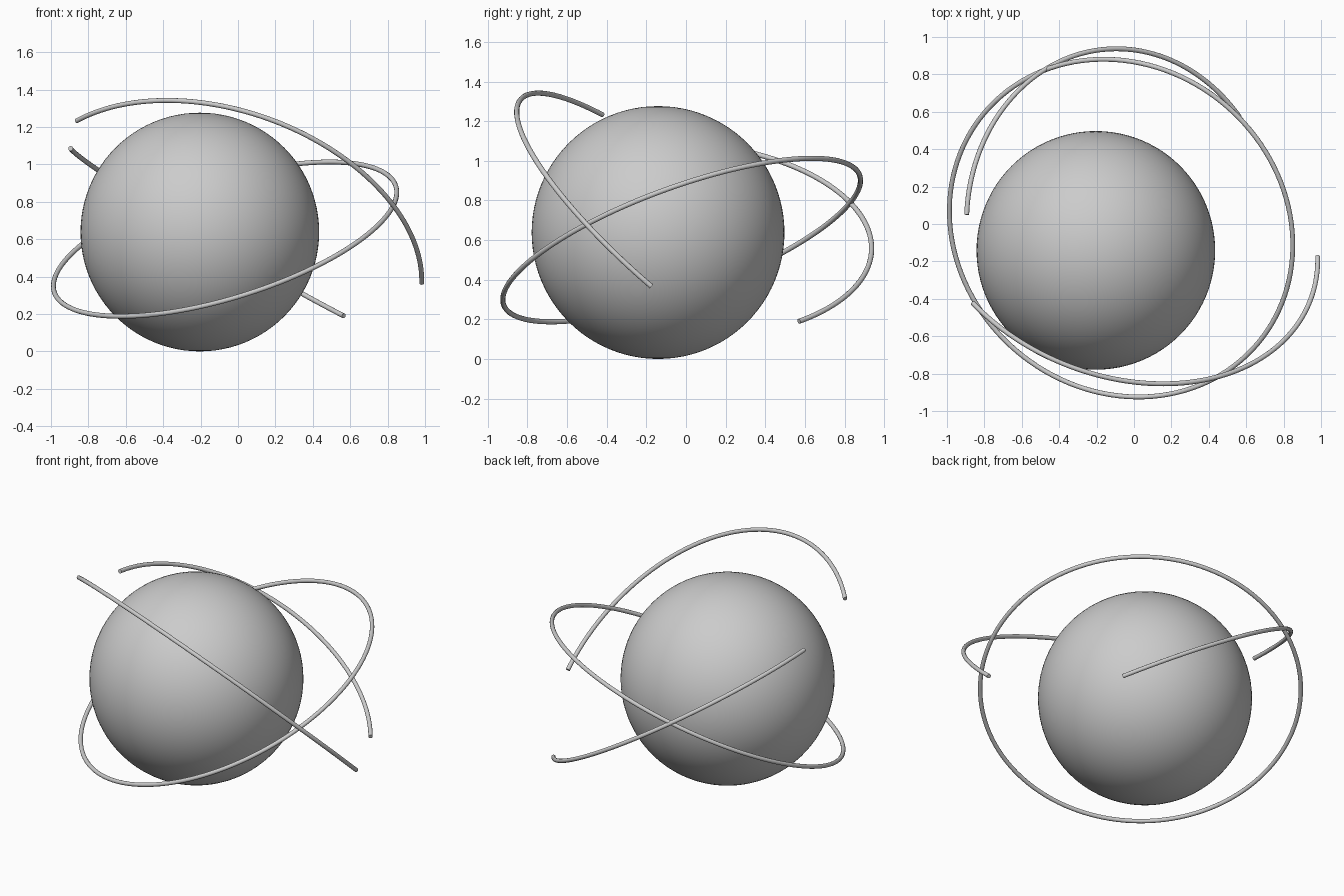
import bpy, math
from mathutils import Vector

if "Cube" in bpy.data.objects:
    bpy.data.objects.remove(bpy.data.objects["Cube"])

TUBE = 0.013


def orbit(name, centre, a, b, radius, angle, closed=False):
    """Thin round rod along a circle arc starting at direction a, turning towards b."""
    c = Vector(centre)
    e1 = Vector(a).normalized()
    b = Vector(b)
    e2 = (b - e1 * b.dot(e1)).normalized()
    n = 128 if closed else 72
    cu = bpy.data.curves.new(name, 'CURVE')
    cu.dimensions = '3D'
    cu.bevel_depth = TUBE
    cu.bevel_resolution = 4
    cu.use_fill_caps = not closed
    sp = cu.splines.new('POLY')
    sp.points.add(n - 1)
    sp.use_cyclic_u = closed
    for i, p in enumerate(sp.points):
        t = angle * i / (n if closed else n - 1)
        p.co = (*(c + radius * (e1 * math.cos(t) + e2 * math.sin(t))), 1)
    ob = bpy.data.objects.new(name, cu)
    bpy.context.collection.objects.link(ob)
    bpy.ops.object.select_all(action='DESELECT')
    ob.select_set(True)
    bpy.context.view_layer.objects.active = ob
    bpy.ops.object.convert(target='MESH')
    bpy.ops.object.shade_smooth_by_angle(angle=math.radians(40))


def arc(name, centre, start, end):
    """Arc between two points around a centre."""
    c = Vector(centre)
    a, b = Vector(start) - c, Vector(end) - c
    orbit(name, c, a, b, (a.length + b.length) / 2, a.angle(b))


# Central ball
bpy.ops.mesh.primitive_uv_sphere_add(segments=96, ring_count=48, radius=0.638,
                                     location=(-0.204, -0.141, 0.638))
bpy.context.object.name = "ball"
bpy.ops.object.shade_smooth()

# Full tilted ring
normal = Vector((-0.279, -0.329, 0.902)).normalized()
side = normal.cross(Vector((0, 0, 1)))
orbit("full_ring", (-0.069, -0.022, 0.60), side, normal.cross(side),
      0.956, 2 * math.pi, True)

# Two open arcs, front and back
arc("front_arc", (-0.076, -0.005, 0.594), (-0.86, -0.42, 1.23), (0.986, -0.175, 0.365))
arc("back_arc", (-0.069, -0.022, 0.60), (-0.895, 0.05, 1.085), (0.565, 0.57, 0.19))
